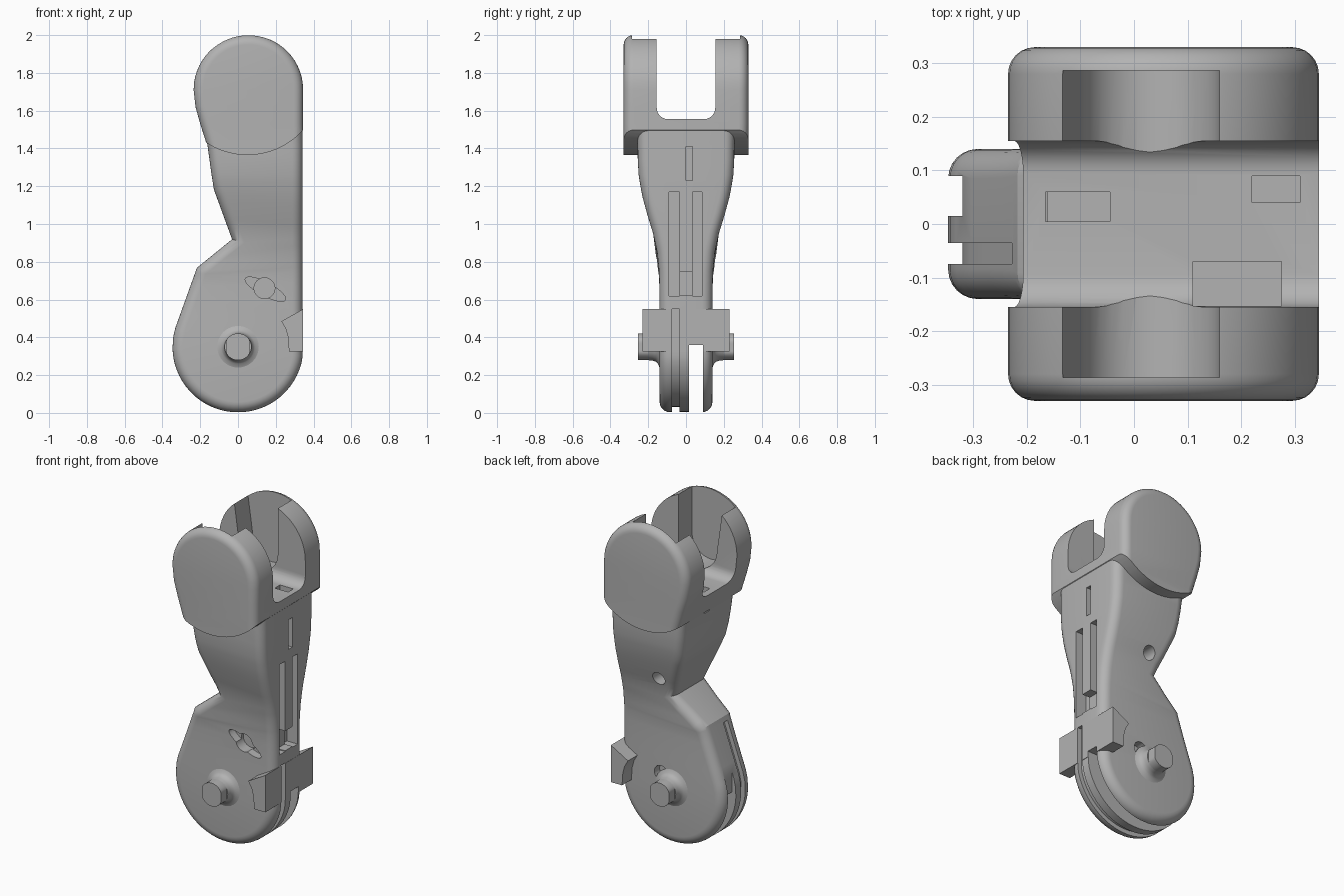
import bpy, bmesh, math
from mathutils import Vector, Matrix

if "Cube" in bpy.data.objects:
    bpy.data.objects.remove(bpy.data.objects["Cube"], do_unlink=True)

grey = bpy.data.materials.new("plain_grey")
grey.use_nodes = True
grey.diffuse_color = (0.45, 0.45, 0.45, 1)
grey.node_tree.nodes["Principled BSDF"].inputs["Base Color"].default_value = (0.45, 0.45, 0.45, 1)

LOW_R, TOP_R, TOP_X, TOP_Z, EDGE_X = 0.35, 0.29, 0.055, 1.71, 0.345
LEFT = [(0.45, -0.335), (0.77, -0.22), (0.92, -0.035), (1.18, -0.13), (1.26, -0.143),
        (1.42, -0.165), (1.53, -0.2), (1.62, -0.225), (1.71, -0.235)]
WIDTH = [(0, 0.14), (0.65, 0.14), (0.75, 0.143), (0.85, 0.153), (0.95, 0.174),
         (1.05, 0.205), (1.15, 0.232), (1.25, 0.25), (1.35, 0.256), (2, 0.256)]


def lerp(table, z):
    for (a, p), (b, q) in zip(table, table[1:]):
        if z <= b:
            return p + (q - p) * (z - a) / (b - a)
    return table[-1][1]


def finish(bm, name):
    bmesh.ops.recalc_face_normals(bm, faces=bm.faces)
    mesh = bpy.data.meshes.new(name)
    bm.to_mesh(mesh)
    bm.free()
    mesh.materials.append(grey)
    obj = bpy.data.objects.new(name, mesh)
    bpy.context.collection.objects.link(obj)
    return obj


def outline(inset):
    """Side profile as (x, z, row height): right edge upward, then left edge downward."""
    zs = [LOW_R * (1 - math.cos(math.radians(a))) for a in range(4, 91, 6)]
    zs += [0.4] + [z for z, _ in LEFT]
    zs += [0.53, 0.61, 0.69, 0.75, 0.8, 0.85, 0.88, 0.96, 1.0, 1.05, 1.1, 1.14, 1.22, 1.34]
    zs += [TOP_Z + TOP_R * math.sin(math.radians(a)) for a in range(8, 87, 6)]
    zs = sorted(set(zs))
    right, left = [], []
    for z in zs:
        low = math.sqrt(max(0, LOW_R ** 2 - (z - LOW_R) ** 2))
        top = math.sqrt(max(0, TOP_R ** 2 - (z - TOP_Z) ** 2))
        r = low if z < LOW_R else (EDGE_X if z <= TOP_Z else TOP_X + top)
        l = -low if z < 0.45 else (lerp(LEFT, z) if z <= TOP_Z else TOP_X - top)
        right.append(Vector((min(r, EDGE_X), z)))
        left.append(Vector((l, z)))
    pts = right + left[::-1]
    result = []
    for i, p in enumerate(pts):
        d1 = (p - pts[i - 1]).normalized()
        d2 = (pts[(i + 1) % len(pts)] - p).normalized()
        n1, n2 = Vector((-d1.y, d1.x)), Vector((-d2.y, d2.x))
        q = p + (n1 + n2) / (1 + n1.dot(n2)) * inset
        result.append((q.x, q.y, p.y))
    return result


def rounded_link(name, width, fillet, shrink=0.0, steps=6):
    """Side profile given a thickness that may vary with height, with rounded rims."""
    bm = bmesh.new()
    rings = []
    arc = [math.pi / 2 * k / steps for k in range(steps + 1)]
    for side, angles in ((-1, arc), (1, arc[::-1])):
        for a in angles:
            pts = outline(shrink + fillet * (1 - math.sin(a)))
            rings.append([bm.verts.new((x, side * (width(z0) - fillet * (1 - math.cos(a))), z))
                          for x, z, z0 in pts])
    n = len(rings[0])
    for a, b in zip(rings, rings[1:]):
        for i in range(n):
            j = (i + 1) % n
            bm.faces.new((a[i], a[j], b[j], b[i]))
    for ring in (rings[0], rings[-1]):
        for i in range(n // 2 - 1):
            bm.faces.new((ring[i], ring[i + 1], ring[n - 2 - i], ring[n - 1 - i]))
    return finish(bm, name)


def prism(name, pts, y0, y1):
    bm = bmesh.new()
    a = [bm.verts.new((x, y0, z)) for x, z in pts]
    b = [bm.verts.new((x, y1, z)) for x, z in pts]
    bm.faces.new(a)
    bm.faces.new(b[::-1])
    for i in range(len(pts)):
        j = (i + 1) % len(pts)
        bm.faces.new((a[i], a[j], b[j], b[i]))
    return finish(bm, name)


def box(x0, x1, y0, y1, z0, z1):
    return prism("cutter", [(x0, z0), (x1, z0), (x1, z1), (x0, z1)], y0, y1)


def ellipse(cx, cz, rx, rz, turn=0, count=40):
    rot = Matrix.Rotation(math.radians(turn), 2)
    pts = [rot @ Vector((rx * math.cos(t), rz * math.sin(t)))
           for t in (math.tau * k / count for k in range(count))]
    return [(cx + p.x, cz + p.y) for p in pts]


def boolean(target, tool, op="DIFFERENCE", keep=False):
    mod = target.modifiers.new("bool", "BOOLEAN")
    mod.operation, mod.solver, mod.object = op, "EXACT", tool
    bpy.context.view_layer.objects.active = target
    bpy.ops.object.modifier_apply(modifier=mod.name)
    if not keep:
        bpy.data.objects.remove(tool, do_unlink=True)


# Link body with thicker fork ears
body = rounded_link("link_body", lambda z: lerp(WIDTH, z), 0.055, 0.003)
ears = rounded_link("fork_ears", lambda z: 0.33, 0.05)
boolean(ears, prism("cutter", ellipse(0.05, 1.76, 0.395, 0.395, count=96), -0.5, 0.5), "INTERSECT")
boolean(body, ears, "UNION")

# Fork gap with rounded floor corners
bm = bmesh.new()
bmesh.ops.create_cube(bm, size=1, matrix=Matrix.Translation((0, 0, 1.855))
                      @ Matrix.Diagonal((2, 0.31, 0.6, 1)))
floor_edges = [e for e in bm.edges if all(v.co.z < 1.6 for v in e.verts)
               and abs(e.verts[0].co.y - e.verts[1].co.y) < 0.01]
bmesh.ops.bevel(bm, geom=floor_edges, offset=0.06, segments=6, profile=0.5, affect="EDGES")
boolean(body, finish(bm, "cutter"))

# Tapered bearing channels inside both ears
seat = [(0.03 + 0.13 * math.cos(t), 1.7 + 0.13 * math.sin(t))
        for t in (-math.pi * k / 16 for k in range(17))]
channel = seat + [(-0.14, 1.98), (-0.14, 2.1), (0.16, 2.1)]
for side in (-1, 1):
    boolean(body, prism("cutter", channel, side * 0.12, side * 0.286))

# Cable openings in the fork floor, then slots along the spine
for b in [(-0.165, -0.045, 0.005, 0.06, 1.42, 1.7), (0.22, 0.31, 0.04, 0.09, 1.44, 1.7),
          (0.11, 0.275, -0.153, -0.07, 1.46, 1.7), (0.27, 0.4, 0, 0.035, 1.23, 1.41),
          (0.27, 0.4, -0.09, -0.035, 0.62, 1.17), (0.27, 0.4, 0.035, 0.085, 0.62, 1.17),
          (0.29, 0.4, -0.088, 0.083, 0.625, 0.745), (-0.5, -0.32, 0.015, 0.09, 0.3, 0.5)]:
    boolean(body, box(*b))

# Side holes and slanted recess
for pts, y0, y1 in [(ellipse(0.14, 0.66, 0.055, 0.055), -0.3, -0.07),
                    (ellipse(0.145, 0.655, 0.12, 0.035, -28), -0.3, -0.09),
                    (ellipse(0.05, 1.02, 0.04, 0.04), 0.05, 0.4),
                    (ellipse(0.07, 0.42, 0.045, 0.045), 0.09, 0.4)]:
    boolean(body, prism("cutter", pts, y0, y1))

# Stop block across the spine
stop = prism("stop_block", [(0.345, 0.55), (0.23, 0.485), (0.253, 0.445), (0.265, 0.4),
                            (0.27, 0.325), (0.345, 0.325)], -0.23, 0.23)

# Rim groove and pulley slot run through body and stop
groove = prism("groove_cutter", [(-0.5, -0.1), (0.5, -0.1), (0.5, 0.551), (0, 0.551),
                                 (0, 0.74), (-0.5, 0.74)], -0.075, -0.035)
boolean(groove, prism("core", [(x, z) for x, z, _ in outline(0.03)], -0.2, 0.2))
slot = box(-0.6, 0.6, 0.015, 0.09, -0.1, 0.36)
for part in (body, stop):
    for tool in (groove, slot):
        boolean(part, tool, keep=True)
for tool in (groove, slot):
    bpy.data.objects.remove(tool, do_unlink=True)

# Pivot pins with flats and flared bases
parts = [body, stop]
for name, side in (("front", -1), ("back", 1)):
    flat = [(max(-0.063, min(0.063, x)), z) for x, z in ellipse(0, 0.35, 0.071, 0.071, 4.5)]
    parts.append(prism("pivot_pin_" + name, flat, side * 0.12, side * 0.255))
    bm = bmesh.new()
    flare = [(0.11, 0.13), (0.11, 0.14), (0.09, 0.148), (0.079, 0.16), (0.073, 0.178), (0.071, 0.2)]
    rings = [[bm.verts.new((x, side * y, z)) for x, z in ellipse(0, 0.35, r, r)] for r, y in flare]
    for a, b in zip(rings, rings[1:]):
        for i in range(len(a)):
            j = (i + 1) % len(a)
            bm.faces.new((a[i], a[j], b[j], b[i]))
    bm.faces.new(rings[0])
    bm.faces.new(rings[-1])
    parts.append(finish(bm, "pin_flare_" + name))

# Smooth curved surfaces, keep machined edges crisp
bpy.ops.object.select_all(action="DESELECT")
for part in parts:
    part.select_set(True)
bpy.context.view_layer.objects.active = body
bpy.ops.object.shade_smooth_by_angle(angle=math.radians(28))
